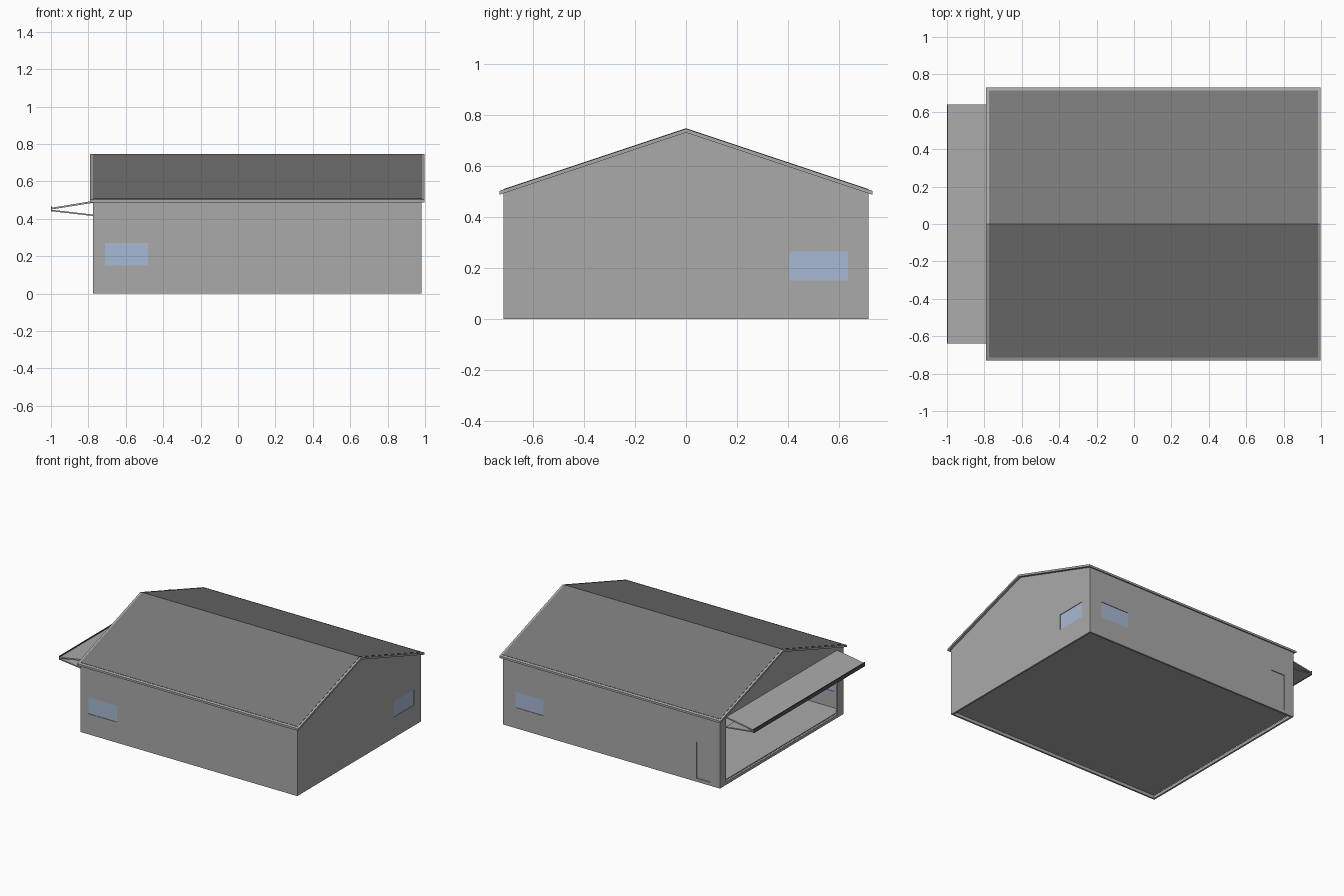
import bpy, bmesh

if "Cube" in bpy.data.objects:
    bpy.data.objects.remove(bpy.data.objects["Cube"])

X0, X1, W = -0.775, 0.98, 0.715       # wall extents
SLOPE, RIDGE = 0.333, 0.73            # underside of roof
T = 0.013                             # wall thickness


def material(name, col):
    m = bpy.data.materials.new(name)
    m.diffuse_color = (*col, 1)
    m.use_nodes = True
    m.node_tree.nodes["Principled BSDF"].inputs["Base Color"].default_value = m.diffuse_color
    return m


WALL = material("light_grey", (0.4, 0.4, 0.4))
ROOF = material("dark_grey_roof", (0.19, 0.19, 0.19))
GLASS = material("blue_glass", (0.39, 0.49, 0.66))
METAL = material("dark_metal", (0.08, 0.08, 0.08))


def prism(name, pts, axis, a, b, mat):
    """Extrude a closed profile: axis 'x' takes (y, z) points, 'y' takes (x, z)."""
    bm = bmesh.new()
    at = (lambda p, q, d: (d, p, q)) if axis == 'x' else (lambda p, q, d: (p, d, q))
    face = bm.faces.new([bm.verts.new(at(p, q, a)) for p, q in pts])
    ext = bmesh.ops.extrude_face_region(bm, geom=[face])
    for v in ext["geom"]:
        if isinstance(v, bmesh.types.BMVert):
            v.co[0 if axis == 'x' else 1] = b
    bmesh.ops.recalc_face_normals(bm, faces=bm.faces)
    me = bpy.data.meshes.new(name)
    bm.to_mesh(me)
    bm.free()
    me.materials.append(mat)
    ob = bpy.data.objects.new(name, me)
    bpy.context.collection.objects.link(ob)
    return ob


def box(name, x0, x1, y0, y1, z0, z1, mat):
    return prism(name, [(x0, z0), (x1, z0), (x1, z1), (x0, z1)], 'y', y0, y1, mat)


def cut(ob, cutter):
    bpy.context.view_layer.objects.active = ob
    mod = ob.modifiers.new("cut", 'BOOLEAN')
    mod.operation, mod.solver, mod.object = 'DIFFERENCE', 'EXACT', cutter
    bpy.ops.object.modifier_apply(modifier=mod.name)
    bpy.data.objects.remove(cutter)


def under(y):
    return RIDGE - SLOPE * abs(y)


def chevron(half, top, thick):
    """Inverted V band for the roof layers."""
    low = top - SLOPE * half
    return [(-half, low), (0, top), (half, low),
            (half, low - thick), (0, top - thick), (-half, low - thick)]


# Wall shell: gabled block, hollowed out
walls = prism("walls", [(-W, 0), (W, 0), (W, under(W)), (0, RIDGE), (-W, under(W))],
              'x', X0, X1, WALL)
cut(walls, box("hollow", X0 + T, X1 - T, -W + T, W - T, -0.1, 1, WALL))

# Wide door opening in the left gable
cut(walls, box("door_hole", X0 - 0.1, X0 + 0.1, -0.645, 0.645, 0.02, 0.485, WALL))

# Windows: hole plus recessed pane
windows = [("front_window", -0.71, -0.48, -W, -W + T, 0.15, 0.27),
           ("back_window", 0.65, 0.88, W - T, W, 0.15, 0.265),
           ("right_window", X1 - T, X1, 0.405, 0.635, 0.15, 0.265)]
for name, x0, x1, y0, y1, z0, z1 in windows:
    ex, ey = (0.03, 0) if x0 > 0.9 else (0, 0.03)
    cut(walls, box("hole", x0 - ex, x1 + ex, y0 - ey, y1 + ey, z0, z1, WALL))
    rx, ry = (0.004, 0) if ex else (0, 0.004)
    box(name, x0 + rx, x1 - rx, y0 + ry, y1 - ry, z0, z1, GLASS)

# Small side door in the back wall, slightly recessed
cut(walls, box("hole", -0.70, -0.585, W - 0.1, W + 0.1, 0.025, 0.29, WALL))
box("side_door", -0.70, -0.585, W - T, W - 0.006, 0.025, 0.29, WALL)

# Raised floor
box("floor", X0 + T, X1 - T, -W + T, W - T, 0.022, 0.03, WALL)

# Roof: pale slab showing as a border, dark covering on top
prism("roof_edge", chevron(0.73, 0.745, 0.015), 'x', -0.79, 0.998, WALL)
prism("roof_covering", chevron(0.715, 0.747, 0.004), 'x', -0.775, 0.983, ROOF)

# Inner portal frames
h, d = W - T, 0.02
for x in (-0.39, 0.08, 0.55):
    prism("portal_frame",
          [(-h, 0.02), (-h, under(h)), (0, RIDGE), (h, under(h)), (h, 0.02),
           (h - d, 0.02), (h - d, under(h - d) - d), (0, RIDGE - d),
           (-h + d, under(h - d) - d), (-h + d, 0.02)], 'x', x - 0.006, x + 0.006, WALL)

# Folding door, raised: upper and lower leaf meeting at a hinge bar
prism("upper_door_leaf", [(-0.77, 0.486), (-0.77, 0.496), (-0.996, 0.459), (-0.996, 0.450)],
      'y', -0.64, 0.64, WALL)
prism("lower_door_leaf", [(-0.77, 0.414), (-0.77, 0.422), (-0.996, 0.448), (-0.996, 0.440)],
      'y', -0.64, 0.64, WALL)
box("door_hinge_bar", -1.0, -0.994, -0.64, 0.64, 0.438, 0.466, METAL)
